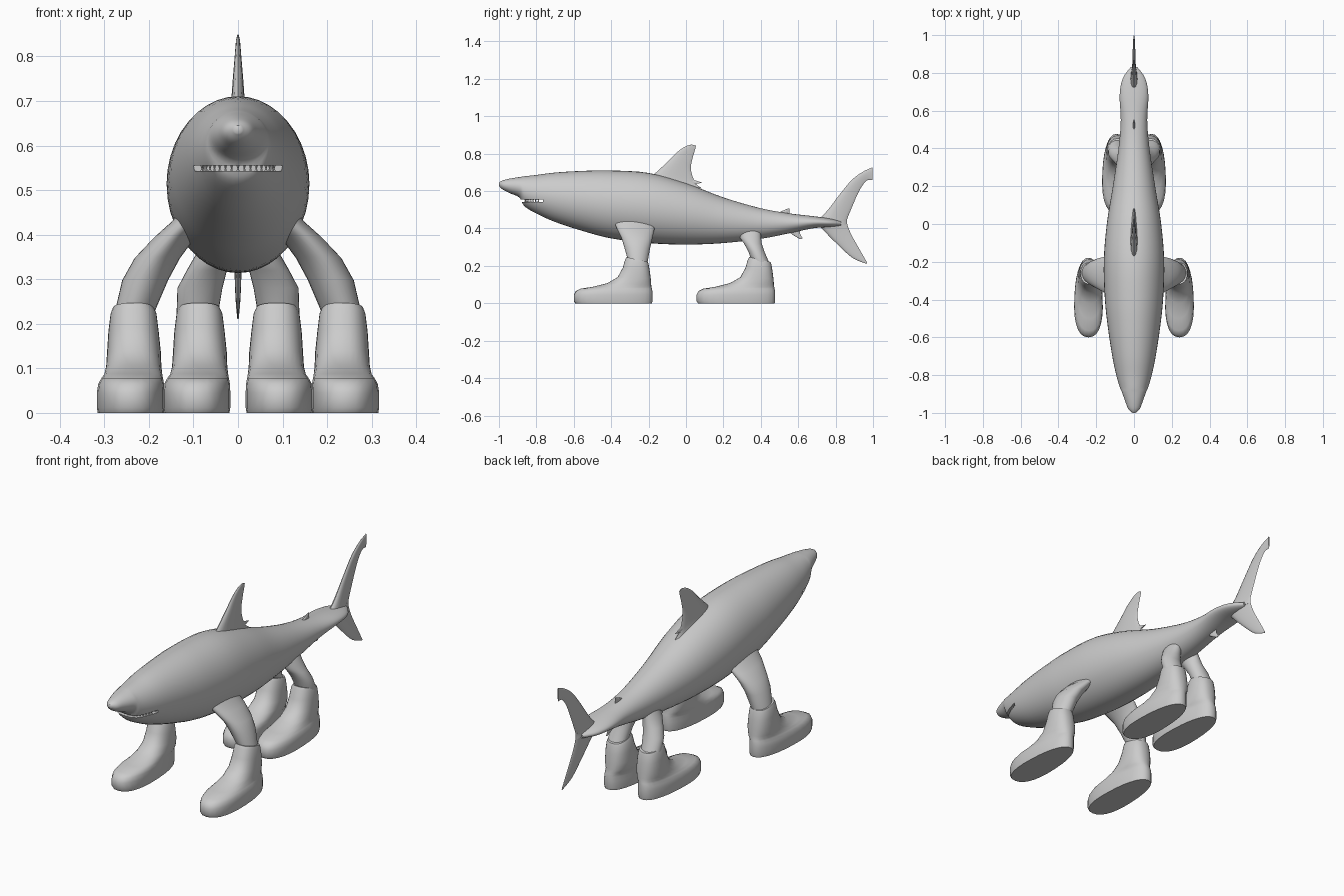
import bpy, bmesh, math
from mathutils import Vector

if "Cube" in bpy.data.objects:
    bpy.data.objects.remove(bpy.data.objects["Cube"])


def finish(obj, angle=40):
    bpy.ops.object.select_all(action='DESELECT')
    obj.select_set(True)
    bpy.context.view_layer.objects.active = obj
    bpy.ops.object.shade_smooth_by_angle(angle=math.radians(angle))


def loft(name, rings, angle=40):
    """Skin a list of closed rings and cap both ends."""
    bm = bmesh.new()
    rows = [[bm.verts.new(p) for p in ring] for ring in rings]
    n = len(rows[0])
    for a, b in zip(rows, rows[1:]):
        for i in range(n):
            j = (i + 1) % n
            bm.faces.new((a[i], a[j], b[j], b[i]))
    bm.faces.new(rows[0])
    bm.faces.new(rows[-1])
    bmesh.ops.recalc_face_normals(bm, faces=bm.faces)
    mesh = bpy.data.meshes.new(name)
    bm.to_mesh(mesh)
    bm.free()
    obj = bpy.data.objects.new(name, mesh)
    bpy.context.collection.objects.link(obj)
    finish(obj, angle)
    return obj


def smooth_rows(rows, steps):
    """Catmull-Rom interpolation through rows of numbers."""
    rows = [Vector(r) for r in rows]
    out = []
    for i in range(len(rows) - 1):
        p0, p1, p2 = rows[max(i - 1, 0)], rows[i], rows[i + 1]
        p3 = rows[min(i + 2, len(rows) - 1)]
        for s in range(steps):
            t = s / steps
            out.append(0.5 * (2 * p1 + (p2 - p0) * t
                              + (2 * p0 - 5 * p1 + 4 * p2 - p3) * t * t
                              + (3 * p1 - p0 - 3 * p2 + p3) * t ** 3))
    return out + [rows[-1]]


# Body: y, top z, bottom z, half width
stations = [
    (-1.0, .645, .628, .008), (-.98, .657, .608, .030), (-.94, .667, .588, .046),
    (-.89, .675, .565, .064), (-.865, .679, .520, .075), (-.80, .686, .480, .094),
    (-.70, .699, .435, .115), (-.55, .708, .386, .138), (-.40, .710, .347, .154),
    (-.20, .697, .322, .160), (0, .642, .314, .144), (.20, .566, .322, .112),
    (.40, .508, .345, .082), (.55, .481, .374, .070), (.68, .466, .401, .076),
    (.77, .453, .408, .060), (.83, .438, .415, .018)]
body_rings = []
for y, top, bottom, w in smooth_rows(stations, 4):
    body_rings.append([(w * math.cos(a), y, (top + bottom) / 2 + (top - bottom) / 2 * math.sin(a))
                       for a in (2 * math.pi * i / 40 for i in range(40))])
body = loft("body", body_rings, 50)

# Mouth slot
bpy.ops.mesh.primitive_cube_add(size=1, location=(0, -.855, .549))
cutter = bpy.context.object
cutter.name = "mouth_cutter"
cutter.scale = (.4, .18, .013)
cutter.hide_render = True
mod = body.modifiers.new("mouth", 'BOOLEAN')
mod.operation = 'DIFFERENCE'
mod.solver = 'EXACT'
mod.object = cutter
bpy.context.view_layer.objects.active = body
bpy.ops.object.modifier_apply(modifier=mod.name)
bpy.data.objects.remove(cutter)
finish(body, 50)

# Teeth along both jaws
for jaw, z, tilt in (("upper", .551, math.pi), ("lower", .547, 0)):
    bm = bmesh.new()
    for i in range(17):
        a = math.radians(-80 + 10 * i)
        tooth = bmesh.ops.create_cone(bm, segments=6, radius1=.005, radius2=0, depth=.012,
                                      cap_ends=True)["verts"]
        if tilt:
            for v in tooth:
                v.co.z, v.co.x = -v.co.z, -v.co.x
        bmesh.ops.translate(bm, verts=tooth,
                            vec=(.082 * math.sin(a), -.775 - .085 * math.cos(a), z))
    mesh = bpy.data.meshes.new(jaw + "_teeth")
    bmesh.ops.recalc_face_normals(bm, faces=bm.faces)
    bm.to_mesh(mesh)
    bm.free()
    bpy.context.collection.objects.link(bpy.data.objects.new(jaw + "_teeth", mesh))


def fin(name, sections):
    """Loft sections of leading y,z, trailing y,z and half thickness."""
    rings = []
    for y0, z0, y1, z1, th in smooth_rows(sections, 4):
        ring = []
        for i in range(16):
            a = 2 * math.pi * i / 16
            t = (1 - math.cos(a)) / 2
            ring.append((th * math.sin(a) * (1.25 - .75 * t),
                         y0 + (y1 - y0) * t, z0 + (z1 - z0) * t))
        rings.append(ring)
    loft(name, rings, 45)


# Fins
fin("dorsal_fin", [(-.20, .66, .085, .615, .024), (-.165, .695, .05, .645, .018),
                   (-.10, .755, .026, .715, .013), (-.045, .81, .035, .775, .008),
                   (0, .84, .048, .82, .005), (.03, .849, .053, .843, .002)])
fin("dorsal_fin_rear_tip", [(-.02, .645, .04, .66, .008), (.04, .636, .088, .645, .003)])
fin("tail_upper_lobe", [(.70, .44, .86, .42, .022), (.755, .495, .862, .45, .015),
                        (.82, .58, .89, .52, .010), (.885, .658, .928, .605, .008),
                        (.945, .703, .965, .655, .006), (.998, .727, .998, .66, .003)])
fin("tail_lower_lobe", [(.70, .43, .862, .45, .020), (.74, .385, .863, .42, .013),
                        (.81, .315, .885, .365, .009), (.89, .243, .927, .29, .006),
                        (.965, .211, .968, .218, .002)])
fin("second_dorsal_fin", [(.47, .475, .56, .47, .007), (.515, .494, .553, .485, .005),
                          (.547, .508, .555, .505, .002)])
fin("anal_fin", [(.54, .39, .61, .395, .007), (.575, .363, .61, .372, .005),
                 (.612, .343, .625, .346, .002)])


def level_rings(rows, side, dx=0, dy=0, power=1.0):
    """Horizontal rings: z front, z back, y front, y back, x in, x out, toe flare."""
    rings = []
    for zf, zb, y0, y1, x0, x1, flare in rows:
        ring = []
        for i in range(28):
            a = 2 * math.pi * i / 28
            c, s = math.cos(a), math.sin(a)
            c = math.copysign(abs(c) ** power, c)
            s = math.copysign(abs(s) ** power, s)
            t = (s + 1) / 2
            x = (x0 + x1) / 2 + (x1 - x0) / 2 * c * (1 - flare * s) + dx
            ring.append((side * x, y0 + (y1 - y0) * t + dy, zf + (zb - zf) * t))
        rings.append(ring)
    return rings


front_limb = [
    (.47, .45, -.40, -.16, .03, .125, 0), (.435, .42, -.385, -.165, .06, .150, 0),
    (.40, .39, -.37, -.17, .095, .187, 0), (.35, .345, -.345, -.18, .13, .232, 0),
    (.30, .295, -.33, -.192, .157, .260, 0), (.23, .21, -.31, -.207, .19, .278, 0)]
rear_limb = [
    (.42, .42, .28, .40, .01, .06, 0), (.35, .36, .288, .40, .018, .095, 0),
    (.32, .32, .31, .405, .025, .115, 0), (.28, .28, .332, .418, .035, .136, 0),
    (.23, .21, .35, .448, .045, .138, 0)]
boot = [
    (0, 0, -.592, -.182, .168, .314, .12), (.012, .012, -.6, -.179, .166, .316, .12),
    (.045, .045, -.6, -.179, .166, .316, .12), (.065, .065, -.59, -.18, .167, .313, .12),
    (.078, .078, -.565, -.182, .169, .306, .11), (.088, .086, -.50, -.184, .170, .300, .06),
    (.108, .10, -.42, -.186, .172, .296, .02), (.14, .13, -.365, -.188, .173, .294, 0),
    (.19, .175, -.338, -.194, .178, .291, 0), (.235, .21, -.325, -.2, .183, .286, 0),
    (.247, .221, -.318, -.204, .189, .281, 0)]

# Legs and boots, mirrored left and right
for label, side in (("right", 1), ("left", -1)):
    loft("front_leg_" + label, level_rings(front_limb, side), 50)
    loft("rear_leg_" + label, level_rings(rear_limb, side), 50)
    loft("front_boot_" + label, level_rings(boot, side, power=.85), 50)
    loft("rear_boot_" + label, level_rings(boot, side, -.148, .656, .85), 50)
